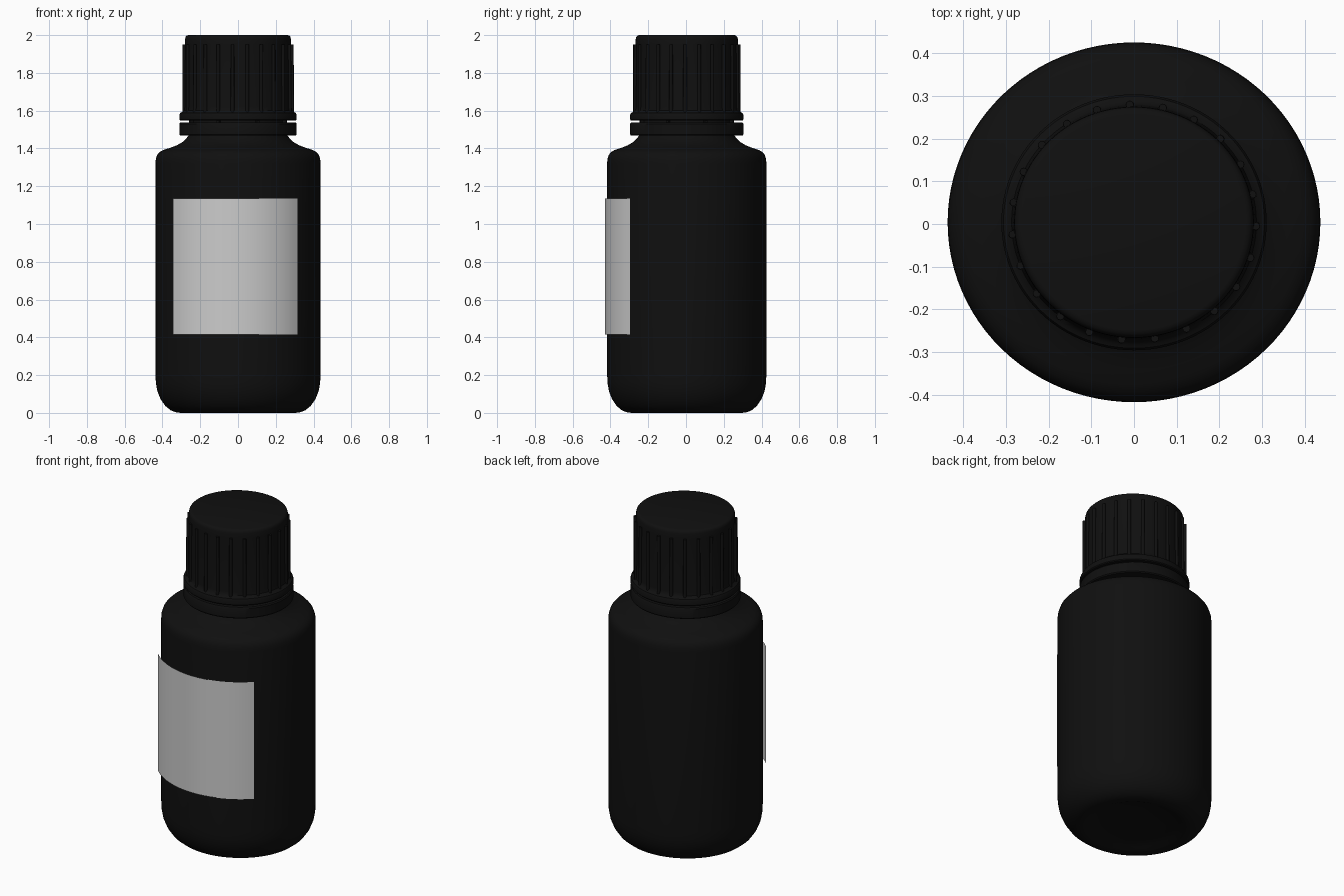
import bpy, bmesh, math
from mathutils import Matrix, Vector

if "Cube" in bpy.data.objects:
    bpy.data.objects.remove(bpy.data.objects["Cube"])

SQUASH = 0.965   # the bottle is slightly flattened front to back
OFFSET_Y = 0.004

black = bpy.data.materials.new("black_plastic")
black.diffuse_color = (0.005, 0.005, 0.005, 1)
black.use_nodes = True
black.node_tree.nodes["Principled BSDF"].inputs["Base Color"].default_value = black.diffuse_color


def finish(name, bm, material=None, angle=35):
    mesh = bpy.data.meshes.new(name)
    bm.to_mesh(mesh)
    bm.free()
    obj = bpy.data.objects.new(name, mesh)
    bpy.context.collection.objects.link(obj)
    if material:
        mesh.materials.append(material)
    bpy.ops.object.select_all(action='DESELECT')
    obj.select_set(True)
    bpy.context.view_layer.objects.active = obj
    bpy.ops.object.shade_smooth_by_angle(angle=math.radians(angle))
    return obj


def lathe(name, profile, closed=False, n=96):
    """Revolve (radius, z) points into a slightly oval solid; radius 0 makes a pole."""
    bm = bmesh.new()
    rings = []
    for r, z in profile:
        if r == 0:
            rings.append([bm.verts.new((0, OFFSET_Y, z))] * n)
        else:
            rings.append([bm.verts.new((r * math.cos(a), r * SQUASH * math.sin(a) + OFFSET_Y, z))
                          for a in (2 * math.pi * i / n for i in range(n))])
    pairs = list(zip(rings, rings[1:]))
    if closed:
        pairs.append((rings[-1], rings[0]))
    for lo, hi in pairs:
        for i in range(n):
            j = (i + 1) % n
            quad = list(dict.fromkeys((lo[i], lo[j], hi[j], hi[i])))
            bm.faces.new(quad)
    bmesh.ops.recalc_face_normals(bm, faces=bm.faces)
    return finish(name, bm, black)


# Bottle with dished base, rounded shoulder and neck
lathe("bottle_body", [
    (0, 0.03), (0.18, 0.027), (0.25, 0.015), (0.28, 0.003), (0.30, 0), (0.325, 0.002),
    (0.355, 0.013), (0.385, 0.037), (0.41, 0.073), (0.427, 0.115), (0.435, 0.16),
    (0.437, 0.21), (0.437, 1.32), (0.435, 1.345), (0.428, 1.366), (0.415, 1.381),
    (0.395, 1.392), (0.36, 1.403), (0.325, 1.416), (0.295, 1.433), (0.275, 1.451),
    (0.262, 1.468), (0.254, 1.49), (0.254, 1.62), (0, 1.62)])

# Tamper ring under the cap
lathe("tamper_ring", [
    (0.256, 1.468), (0.306, 1.468), (0.311, 1.474), (0.311, 1.530),
    (0.306, 1.537), (0.256, 1.537)], closed=True)

# Screw cap with flared lower lip
lathe("cap", [
    (0.24, 1.548), (0.306, 1.548), (0.311, 1.553), (0.311, 1.578), (0.306, 1.588),
    (0.297, 1.592), (0.287, 1.602), (0.284, 1.62), (0.281, 1.95), (0.280, 1.98), (0.277, 1.991),
    (0.271, 1.997), (0.262, 2.0), (0, 2.0)])

# Grip ribs around the cap
bm = bmesh.new()
RIBS = 23
for i in range(RIBS):
    a = math.radians(92) + 2 * math.pi * i / RIBS
    pos = Vector((0.286 * math.cos(a), 0.286 * SQUASH * math.sin(a) + OFFSET_Y, 1.772))
    bmesh.ops.create_cone(bm, cap_ends=True, segments=12, radius1=0.010, radius2=0.009,
                          depth=0.356, matrix=Matrix.Translation(pos))
finish("cap_ribs", bm, black, 40)

# Small breakaway bridges between cap and tamper ring
bm = bmesh.new()
for i in range(8):
    a = math.radians(22.5 + 45 * i)
    pos = Vector((0.268 * math.cos(a), 0.268 * SQUASH * math.sin(a) + OFFSET_Y, 1.5425))
    bmesh.ops.create_cube(bm, size=1, matrix=Matrix.Translation(pos)
                          @ Matrix.Rotation(a, 4, 'Z') @ Matrix.Diagonal((0.02, 0.015, 0.016, 1)))
finish("breakaway_bridges", bm, black)

# Blank label: curved sheet standing just off the front
bm = bmesh.new()
CX, A, B, STEPS = -0.012, 0.452, 0.428, 24
start, end = math.asin((-0.345 - CX) / A), math.asin((0.315 - CX) / A)
columns = []
for i in range(STEPS + 1):
    t = start + (end - start) * i / STEPS
    x, y = CX + A * math.sin(t), -B * math.cos(t)
    columns.append((bm.verts.new((x, y, 0.415)), bm.verts.new((x, y, 1.136))))
for (a0, a1), (b0, b1) in zip(columns, columns[1:]):
    bm.faces.new((a0, b0, b1, a1))
finish("label", bm)
